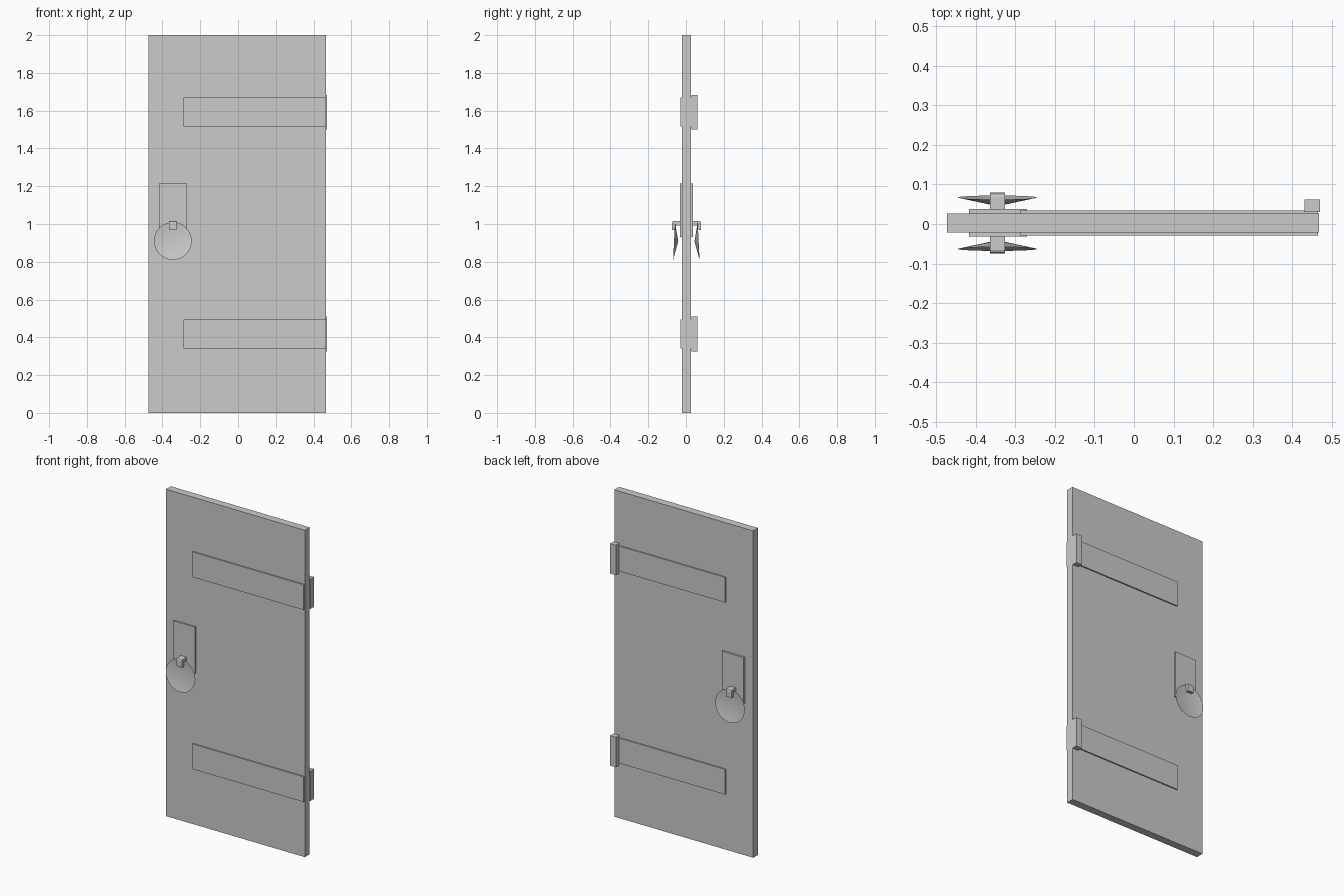
import bpy, bmesh, math
from mathutils import Matrix, Vector

cube = bpy.data.objects.get("Cube")
if cube:
    bpy.data.objects.remove(cube, do_unlink=True)

grey = bpy.data.materials.new("plain grey")
grey.use_nodes = True
colour = (0.6, 0.6, 0.6, 1)
grey.diffuse_color = colour
grey.node_tree.nodes["Principled BSDF"].inputs["Base Color"].default_value = colour


def finish(name, bm):
    bmesh.ops.recalc_face_normals(bm, faces=bm.faces)
    mesh = bpy.data.meshes.new(name)
    bm.to_mesh(mesh)
    bm.free()
    mesh.materials.append(grey)
    obj = bpy.data.objects.new(name, mesh)
    bpy.context.collection.objects.link(obj)
    return obj


def box(name, x, y, z):
    """Box from (low, high) pairs on each axis."""
    bm = bmesh.new()
    size = [b - a for a, b in (x, y, z)]
    mid = [(a + b) / 2 for a, b in (x, y, z)]
    bmesh.ops.create_cube(bm, size=1, matrix=Matrix.Translation(mid) @ Matrix.Diagonal((*size, 1)))
    return finish(name, bm)


def hook(name, side, x, profile):
    """Extrude a (distance from door, height) profile along x."""
    bm = bmesh.new()
    face = bm.faces.new([bm.verts.new((x[0], side * d + 0.002, h)) for d, h in profile])
    new = bmesh.ops.extrude_face_region(bm, geom=[face])["geom"]
    verts = [v for v in new if isinstance(v, bmesh.types.BMVert)]
    bmesh.ops.translate(bm, verts=verts, vec=(x[1] - x[0], 0, 0))
    return finish(name, bm)


def dish(name, side, centre, radius, depth, tilt):
    """Shallow cone, hollow side facing away from the door, thin wall."""
    bm = bmesh.new()
    count = 32
    rim = []
    for i in range(count):
        a = math.tau * i / count
        rim.append(bm.verts.new((radius * math.cos(a), 0, radius * math.sin(a))))
    inner = bm.verts.new((0, -side * depth * 0.75, 0))
    outer = bm.verts.new((0, -side * depth, 0))
    for i in range(count):
        a, b = rim[i], rim[(i + 1) % count]
        bm.faces.new((a, b, inner))
        bm.faces.new((b, a, outer))
    matrix = Matrix.Translation(Vector(centre)) @ Matrix.Rotation(side * tilt, 4, "X")
    bmesh.ops.transform(bm, matrix=matrix, verts=bm.verts)
    obj = finish(name, bm)
    bpy.ops.object.select_all(action="DESELECT")
    obj.select_set(True)
    bpy.context.view_layer.objects.active = obj
    bpy.ops.object.shade_smooth_by_angle(angle=math.radians(40))
    return obj


# Door leaf
box("door_panel", (-0.473, 0.467), (-0.021, 0.026), (0, 2))

# Straps wrapping both faces, with a hinge barrel behind each
for label, z in (("upper", 1.592), ("lower", 0.417)):
    box(label + "_strap", (-0.288, 0.465), (-0.029, 0.034), (z - 0.077, z + 0.077))
    box(label + "_hinge", (0.431, 0.47), (0.030, 0.062), (z - 0.092, z + 0.092))

# Lock plate through both faces
box("lock_plate", (-0.417, -0.27), (-0.032, 0.038), (0.93, 1.214))

# Knocker on each face: bent hook and hanging dish
hook_profile = ((0.02, 0.992), (0.02, 1.016), (0.068, 1.016), (0.074, 1.013), (0.077, 1.006),
                (0.077, 0.968), (0.058, 0.968), (0.058, 0.992))
for label, side in (("front", -1), ("back", 1)):
    hook(label + "_hook", side, (-0.364, -0.326), hook_profile)
    dish(label + "_dish", side, (-0.345, side * 0.065 + 0.002, 0.91), 0.1, 0.022, 0.05)
